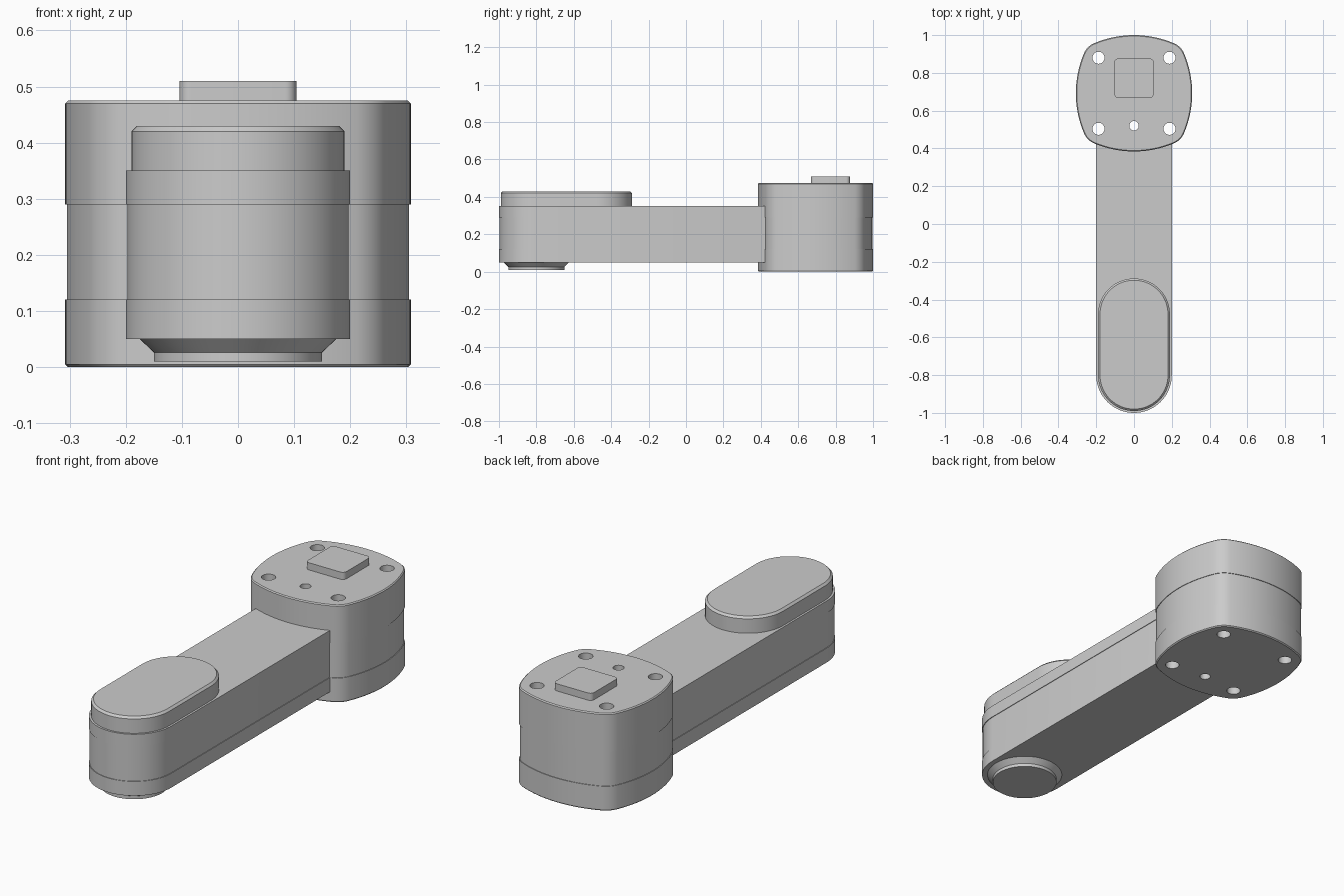
import bpy, bmesh
from math import sin, cos, pi, radians, sqrt, atan2, degrees

cube = bpy.data.objects.get("Cube")
if cube:
    bpy.data.objects.remove(cube, do_unlink=True)

grey = bpy.data.materials.new("plain grey")
grey.use_nodes = True
COLOUR = (0.6, 0.6, 0.6, 1)
grey.diffuse_color = COLOUR
grey.node_tree.nodes["Principled BSDF"].inputs["Base Color"].default_value = COLOUR


def loft(name, arcs, profile):
    """Stack an outline of arcs (cx, cy, radius, start, end, steps) through (inset, z) levels."""
    bm = bmesh.new()
    rings = []
    for inset, z in profile:
        ring = []
        for cx, cy, r, start, end, steps in arcs:
            for i in range(steps + 1):
                a = radians(start + (end - start) * i / steps)
                ring.append(bm.verts.new((cx + (r - inset) * cos(a), cy + (r - inset) * sin(a), z)))
        rings.append(ring)
    for low, high in zip(rings, rings[1:]):
        for i in range(len(low)):
            j = (i + 1) % len(low)
            bm.faces.new((low[i], low[j], high[j], high[i]))
    bm.faces.new(rings[0][::-1])
    bm.faces.new(rings[-1])
    bmesh.ops.remove_doubles(bm, verts=bm.verts, dist=1e-5)
    bmesh.ops.recalc_face_normals(bm, faces=bm.faces)
    mesh = bpy.data.meshes.new(name)
    bm.to_mesh(mesh)
    bm.free()
    mesh.materials.append(grey)
    obj = bpy.data.objects.new(name, mesh)
    bpy.context.collection.objects.link(obj)
    return obj


def select(obj):
    bpy.ops.object.select_all(action='DESELECT')
    obj.select_set(True)
    bpy.context.view_layer.objects.active = obj


def smooth(obj):
    select(obj)
    bpy.ops.object.shade_smooth_by_angle(angle=radians(25))


def circle(x, y, r, steps):
    return [(x, y, r, 0, 360 - 360 / steps, steps - 1)]


def slot(y0, y1, r):
    return [(0, y1, r, 0, 180, 32), (0, y0, r, 180, 360, 32)]


def rounded_square(y, half, r):
    c = half - r
    return [(sx * c, y + sy * c, r, a, a + 90, 8)
            for sx, sy, a in ((1, 1, 0), (-1, 1, 90), (-1, -1, 180), (1, -1, 270))]


def bulged_square(y, half, R, r):
    """Square with arched sides (radius R) and tangent corner arcs (radius r)."""
    d = R - half
    c = (-d + sqrt(2 * (R - r) ** 2 - d * d)) / 2
    t = degrees(atan2(c, c + d))
    arcs = []
    for k in range(4):
        a = radians(90 * k)
        arcs.append((-d * cos(a), y - d * sin(a), R, 90 * k - t, 90 * k + t, 16))
        q = a + pi / 4
        arcs.append((c * sqrt(2) * cos(q), y + c * sqrt(2) * sin(q), r,
                     90 * k + t, 90 * k + 90 - t, 10))
    return arcs


def banded(bottom, top):
    """Levels of a wall with a very shallow recessed band."""
    g = 0.003
    return [(0, bottom), (0, 0.12), (g, 0.12), (g, 0.29), (0, 0.29), (0, top)]


# Base block with arched sides and chamfered rims
BASE_Y = 0.692
base = loft("base_block", bulged_square(BASE_Y, 0.308, 0.54, 0.1),
            [(0.005, 0)] + banded(0.005, 0.47) + [(0.005, 0.475)])

# Through holes: four corner holes and one small hole
holes = [(sx * 0.188, BASE_Y + sy * 0.188, 0.032) for sx in (-1, 1) for sy in (-1, 1)]
holes.append((0, 0.52, 0.025))
for x, y, r in holes:
    cutter = loft("hole_cutter", circle(x, y, r, 32), [(0, -0.1), (0, 0.6)])
    cutter.hide_render = True
    mod = base.modifiers.new("hole", 'BOOLEAN')
    mod.operation = 'DIFFERENCE'
    mod.solver = 'EXACT'
    mod.object = cutter
    select(base)
    bpy.ops.object.modifier_apply(modifier=mod.name)
    bpy.data.objects.remove(cutter, do_unlink=True)
smooth(base)

# Raised pad on the base
smooth(loft("top_pad", rounded_square(0.772, 0.104, 0.02), [(0, 0.47), (0, 0.51)]))

# Long arm with a round front end, butted into the base
arm_outline = [(0, -0.8, 0.2, 180, 360, 40), (0.19, 0.43, 0.01, 0, 90, 3),
               (-0.19, 0.43, 0.01, 90, 180, 3)]
smooth(loft("arm", arm_outline, banded(0.05, 0.35)))

# Slot-shaped cap on the arm
smooth(loft("arm_cap", slot(-0.8, -0.478, 0.19), [(0, 0.345), (0, 0.42), (0.01, 0.43)]))

# Tapered round foot below the arm
smooth(loft("foot", circle(0, -0.8, 0.175, 64),
            [(0, 0.052), (0, 0.05), (0.025, 0.026), (0.025, 0.01)]))
